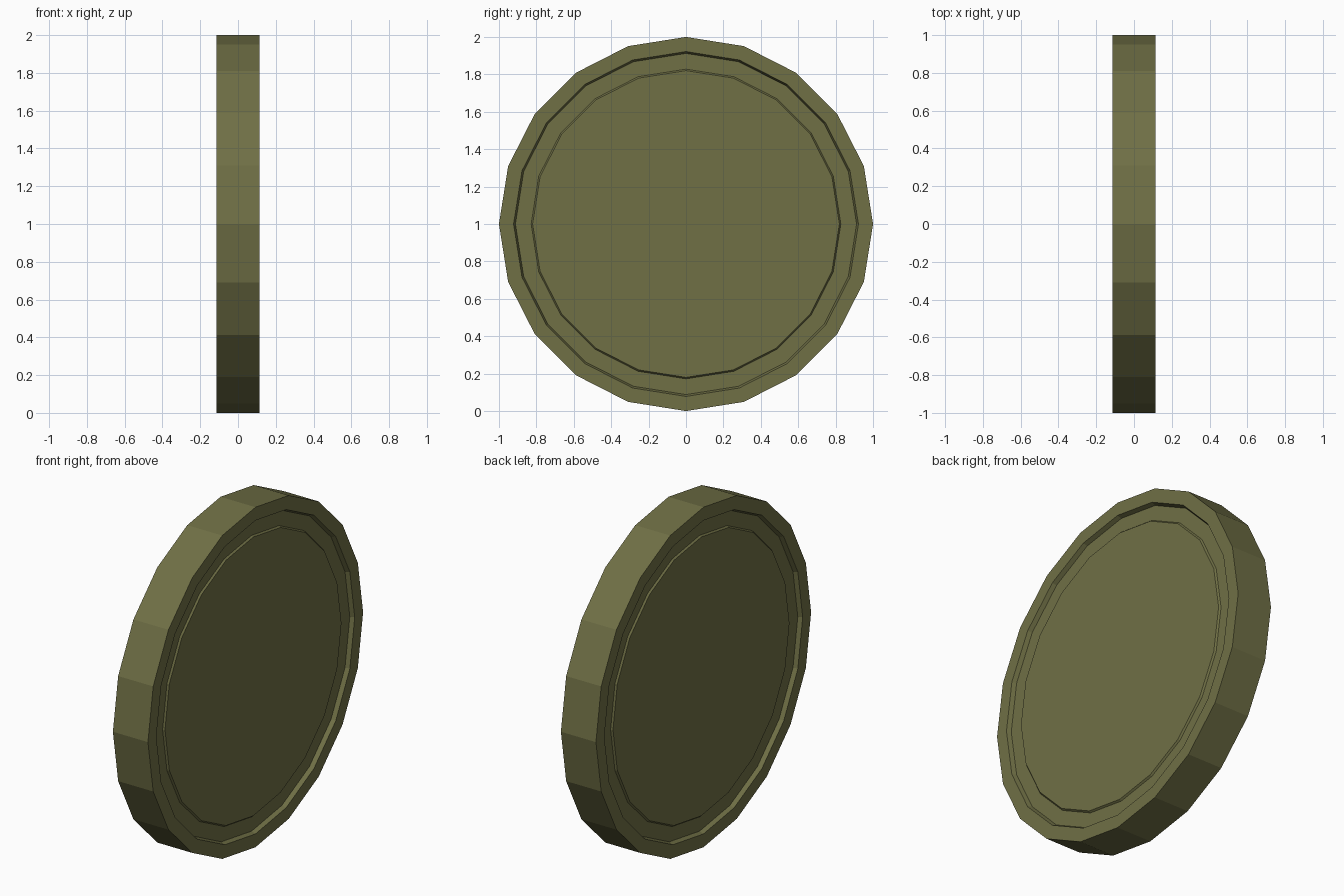
import bpy, bmesh
from math import pi, sin, cos

if "Cube" in bpy.data.objects:
    bpy.data.objects.remove(bpy.data.objects["Cube"])

SIDES = 20
H = 0.114       # half thickness
D = 0.025       # groove depth

# Half profile of the coin: (radius, height along the axis)
half = [(0.82, H - 0.015), (0.828, H - D), (0.912, H - D), (0.922, H), (1.0, H)]
profile = half + [(r, -x) for r, x in reversed(half)]

# Spin the profile around the x axis
bm = bmesh.new()
rings = [[bm.verts.new((x, r * sin(2 * pi * i / SIDES), 1 + r * cos(2 * pi * i / SIDES)))
          for i in range(SIDES)] for r, x in profile]
for a, b in zip(rings, rings[1:]):
    for i in range(SIDES):
        j = (i + 1) % SIDES
        bm.faces.new((a[i], a[j], b[j], b[i]))

# Flat centre discs
bm.faces.new(rings[0])
bm.faces.new(rings[-1])
bmesh.ops.recalc_face_normals(bm, faces=bm.faces)

mesh = bpy.data.meshes.new("coin")
bm.to_mesh(mesh)
bm.free()
coin = bpy.data.objects.new("coin", mesh)
bpy.context.collection.objects.link(coin)

mat = bpy.data.materials.new("olive")
mat.diffuse_color = (0.16, 0.16, 0.06, 1)
mat.use_nodes = True
mat.node_tree.nodes["Principled BSDF"].inputs["Base Color"].default_value = mat.diffuse_color
mesh.materials.append(mat)
